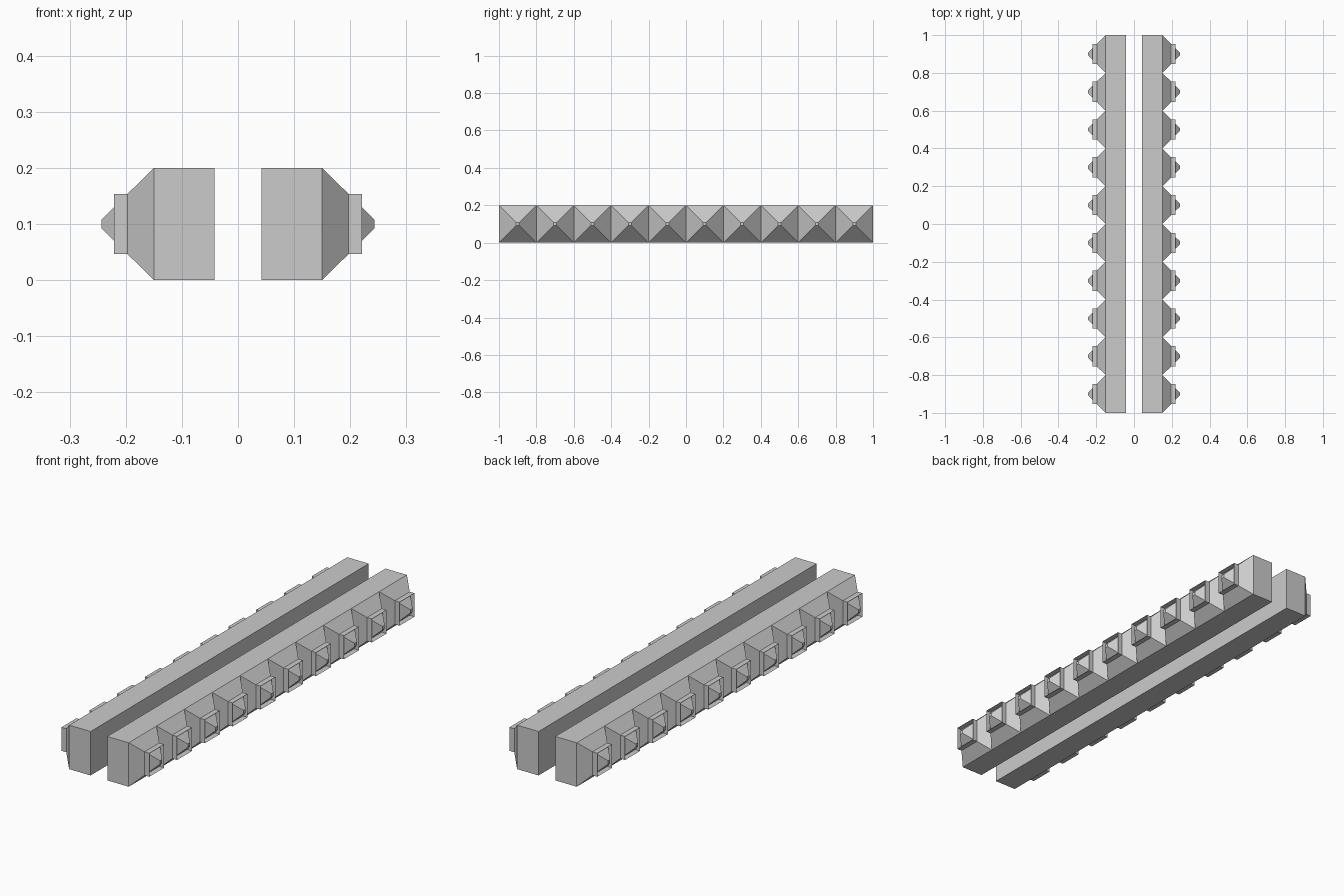
import bpy, bmesh

if "Cube" in bpy.data.objects:
    bpy.data.objects.remove(bpy.data.objects["Cube"])

grey = bpy.data.materials.new("light_grey")
grey.diffuse_color = (0.6, 0.6, 0.6, 1)
grey.use_nodes = True
grey.node_tree.nodes["Principled BSDF"].inputs["Base Color"].default_value = grey.diffuse_color

COUNT, SIZE, MID = 10, 0.2, 0.1


def ring(bm, x, half, y, side):
    """Square cross-section facing along x."""
    return [bm.verts.new((side * x, y + a * half, MID + b * half))
            for a, b in ((-1, -1), (1, -1), (1, 1), (-1, 1))]


def skin(bm, rings, caps):
    """Join successive squares with side walls."""
    for r, s in zip(rings, rings[1:]):
        for i in range(4):
            j = (i + 1) % 4
            bm.faces.new((r[i], r[j], s[j], s[i]))
    if caps:
        bm.faces.new(rings[0][::-1])
        bm.faces.new(rings[-1])


def make(name, profile, side, caps):
    """Repeat one profiled part along the row."""
    bm = bmesh.new()
    for k in range(COUNT):
        y = -1 + SIZE * (k + 0.5)
        skin(bm, [ring(bm, x, h, y, side) for x, h in profile], caps)
    if caps:
        bmesh.ops.recalc_face_normals(bm, faces=bm.faces)
    elif side < 0:
        bmesh.ops.reverse_faces(bm, faces=bm.faces)
    me = bpy.data.meshes.new(name)
    bm.to_mesh(me)
    bm.free()
    me.materials.append(grey)
    ob = bpy.data.objects.new(name, me)
    bpy.context.collection.objects.link(ob)


# Two mirrored rows: blocks with pyramid studs, and thin open square collars
for label, side in (("right", 1), ("left", -1)):
    make(label + "_studded_blocks",
         [(0.042, 0.1), (0.15, 0.1), (0.243, 0.008)], side, True)
    make(label + "_stud_collars",
         [(0.197, 0.0535), (0.221, 0.0535)], side, False)
